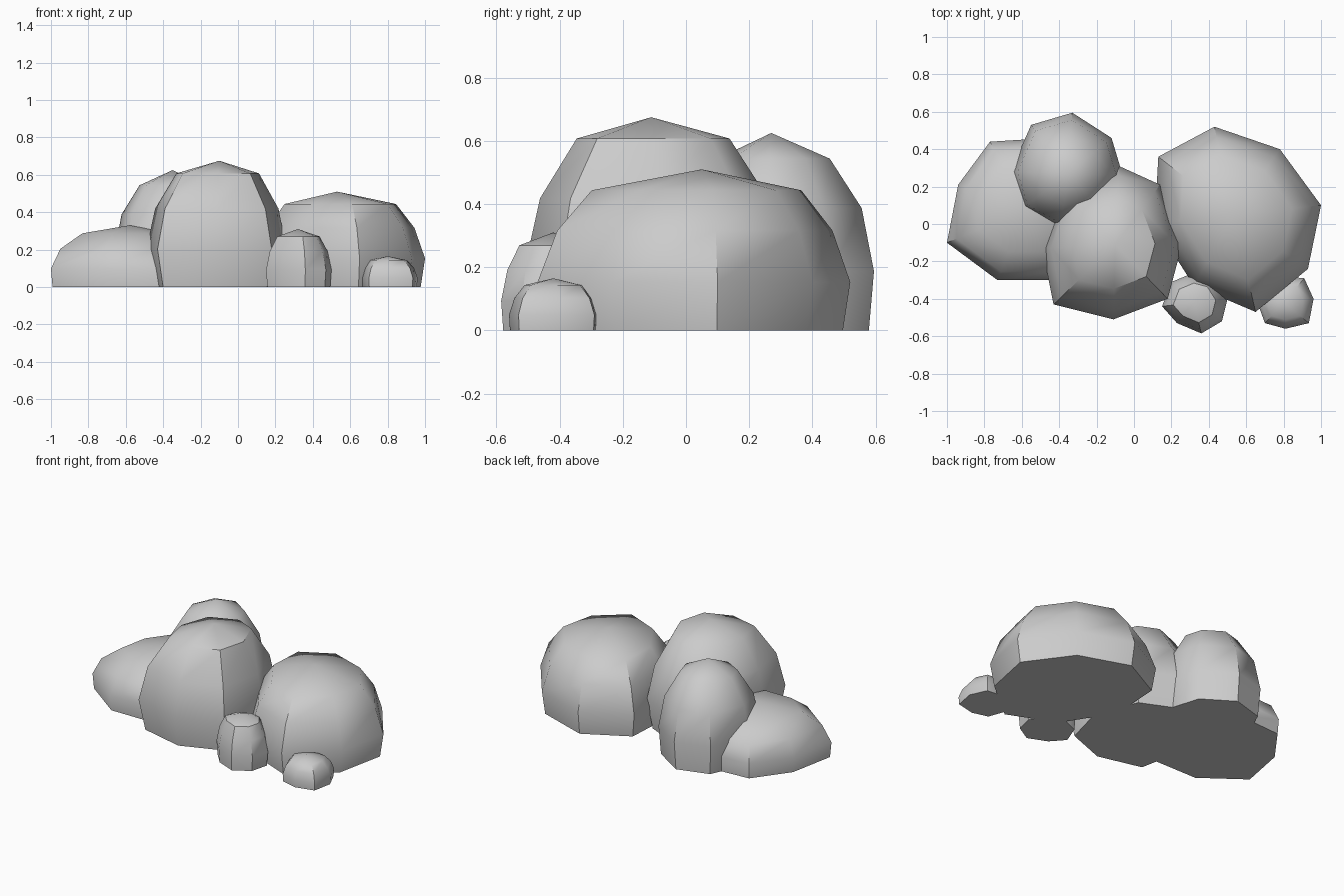
import bpy, bmesh
from mathutils import Vector

if "Cube" in bpy.data.objects:
    bpy.data.objects.remove(bpy.data.objects["Cube"])


def boulder(name, apex, outline, shoulder=0.6, foot=0.95, lift=0.87):
    """Eight-sided domed rock: its widest outline is scaled up a shared profile."""
    ax, ay, top = apex
    profile = [(0.0, foot), (0.3, 1.0), (0.62, 0.88), (lift, shoulder)]
    bm = bmesh.new()
    rings = []
    for h, s in profile:
        rings.append([bm.verts.new((ax + (x - ax) * s, ay + (y - ay) * s, top * h))
                      for x, y in outline])
    tip = bm.verts.new(apex)
    n = len(outline)
    for i in range(n):
        j = (i + 1) % n
        for lo, hi in zip(rings, rings[1:]):
            bm.faces.new((lo[i], lo[j], hi[j], hi[i]))
        bm.faces.new((rings[-1][i], rings[-1][j], tip))
    bm.faces.new(rings[0])
    bmesh.ops.recalc_face_normals(bm, faces=bm.faces)
    mesh = bpy.data.meshes.new(name)
    bm.to_mesh(mesh)
    bm.free()
    obj = bpy.data.objects.new(name, mesh)
    bpy.context.collection.objects.link(obj)
    bpy.ops.object.select_all(action='DESELECT')
    obj.select_set(True)
    bpy.context.view_layer.objects.active = obj
    bpy.ops.object.shade_smooth_by_angle(angle=0.75)
    return obj


# Tall centre boulder
boulder("centre_boulder", (-0.10, -0.11, 0.675),
        [(-0.49, -0.13), (-0.43, -0.43), (-0.11, -0.51), (0.18, -0.40),
         (0.26, -0.10), (0.14, 0.21), (-0.08, 0.31), (-0.38, 0.19)],
        shoulder=0.59, foot=0.91, lift=0.9)

# Broad right boulder
boulder("right_boulder", (0.53, 0.05, 0.51),
        [(0.13, 0.36), (0.11, 0.0), (0.32, -0.33), (0.65, -0.47),
         (0.93, -0.24), (1.0, 0.10), (0.78, 0.40), (0.43, 0.52)],
        shoulder=0.67)

# Low left boulder
boulder("left_boulder", (-0.58, 0.08, 0.33),
        [(-1.0, -0.10), (-0.73, -0.30), (-0.42, -0.30), (-0.20, -0.05),
         (-0.20, 0.25), (-0.45, 0.46), (-0.77, 0.44), (-0.94, 0.21)],
        foot=0.98)

# Back boulder
boulder("back_boulder", (-0.35, 0.27, 0.625),
        [(-0.66, 0.28), (-0.60, 0.08), (-0.40, -0.03), (-0.16, 0.05),
         (-0.06, 0.26), (-0.12, 0.46), (-0.33, 0.595), (-0.55, 0.53)],
        shoulder=0.57)

# Small stones at the front
boulder("front_stone", (0.32, -0.42, 0.31),
        [(0.15, -0.44), (0.23, -0.53), (0.36, -0.585), (0.47, -0.52),
         (0.50, -0.40), (0.43, -0.29), (0.32, -0.26), (0.20, -0.31)],
        shoulder=0.65, foot=0.96)
boulder("corner_stone", (0.80, -0.42, 0.165),
        [(0.66, -0.42), (0.70, -0.53), (0.81, -0.56), (0.935, -0.53),
         (0.96, -0.40), (0.91, -0.29), (0.80, -0.28), (0.70, -0.32)],
        shoulder=0.65, foot=0.98)
